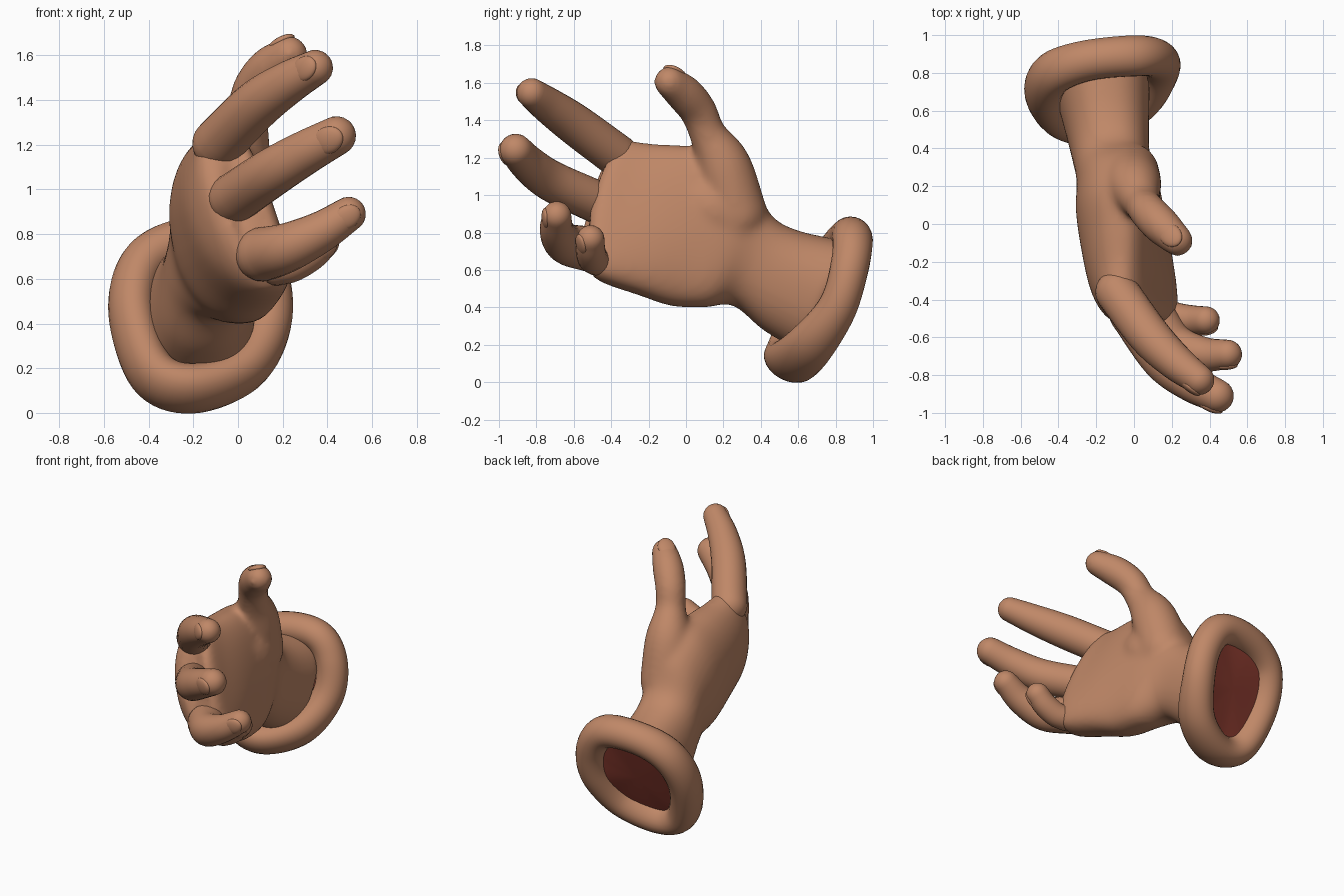
import bpy, bmesh, math
from mathutils import Vector, Matrix

cube = bpy.data.objects.get("Cube")
if cube:
    bpy.data.objects.remove(cube, do_unlink=True)


def material(name, rgb):
    m = bpy.data.materials.new(name)
    m.use_nodes = True
    m.diffuse_color = (*rgb, 1)
    m.node_tree.nodes["Principled BSDF"].inputs["Base Color"].default_value = (*rgb, 1)
    return m


skin = material("warm skin", (0.525, 0.245, 0.137))
red = material("dark red", (0.29, 0.05, 0.033))


def finish(bm, name, mat):
    bmesh.ops.recalc_face_normals(bm, faces=bm.faces)
    mesh = bpy.data.meshes.new(name)
    bm.to_mesh(mesh)
    bm.free()
    for p in mesh.polygons:
        p.use_smooth = True
    mesh.materials.append(mat)
    ob = bpy.data.objects.new(name, mesh)
    bpy.context.collection.objects.link(ob)
    return ob


def loft(bm, rings, closed=False):
    rows = [[bm.verts.new(p) for p in ring] for ring in rings]
    n = len(rows[0])
    following = rows[1:] + rows[:1] if closed else rows[1:]
    for a, b in zip(rows, following):
        for i in range(n):
            j = (i + 1) % n
            bm.faces.new((a[i], a[j], b[j], b[i]))
    if not closed:
        bm.faces.new(rows[0])
        bm.faces.new(rows[-1])


def spline(points, steps=6, closed=False):
    """Smooth interpolation through vectors of any size."""
    pts = [Vector(p) for p in points]
    if closed:
        pts = pts[-1:] + pts + pts[:2]
    else:
        pts = [2 * pts[0] - pts[1]] + pts + [2 * pts[-1] - pts[-2]]
    out = []
    for a, b, c, d in zip(pts, pts[1:], pts[2:], pts[3:]):
        for k in range(steps):
            t = k / steps
            out.append(b + (c - a) * (t / 2) + (2 * a - 5 * b + 4 * c - d) * (t * t / 2)
                       + (3 * b - a - 3 * c + d) * (t ** 3 / 2))
    return out if closed else out + [pts[-2]]


def tube(bm, points, sides=24):
    """Tapered tube with round ends; each point is x, y, z, radius."""
    path = [(Vector(p[:3]), p[3]) for p in spline(points)]
    start = (path[0][0] - path[1][0]).normalized()
    end = (path[-1][0] - path[-2][0]).normalized()
    arc = [math.radians(a) for a in (15, 30, 45, 60, 75, 86)]
    (c0, r0), (c1, r1) = path[0], path[-1]
    head = [(c0 + start * r0 * math.sin(a), r0 * math.cos(a)) for a in reversed(arc)]
    tail = [(c1 + end * r1 * math.sin(a), r1 * math.cos(a)) for a in arc]
    stations = head + path + tail
    u = Vector((0, 0, 1))
    rings = []
    for i, (c, r) in enumerate(stations):
        d = (stations[min(i + 1, len(stations) - 1)][0] - stations[max(i - 1, 0)][0]).normalized()
        u = (u - d * u.dot(d)).normalized()
        v = d.cross(u)
        turn = [2 * math.pi * k / sides for k in range(sides)]
        rings.append([c + u * r * math.cos(a) + v * r * math.sin(a) for a in turn])
    loft(bm, rings)


def signed_pow(v, e):
    return math.copysign(abs(v) ** e, v)


# Wrist and palm: top point, bottom point, half thickness, bend to the back, forward bulge
sections = [
    (-0.14, 0.87, 0.75, -0.19, 0.58, 0.18, 0.25, 0, 0),
    (-0.12, 0.6, 0.81, -0.16, 0.41, 0.28, 0.22, 0, 0),
    (-0.11, 0.45, 0.9, -0.09, 0.25, 0.41, 0.205, 0.02, 0),
    (-0.1, 0.35, 1.1, 0.02, 0.1, 0.4, 0.21, 0.05, 0),
    (-0.1, 0.2, 1.23, 0.06, -0.08, 0.41, 0.22, 0.06, 0),
    (-0.1, 0.0, 1.26, 0.12, -0.25, 0.47, 0.21, 0.065, 0.02),
    (-0.1, -0.2, 1.27, 0.165, -0.42, 0.53, 0.185, 0.06, 0.04),
    (-0.09, -0.35, 1.29, 0.165, -0.49, 0.57, 0.145, 0.03, 0.055),
    (-0.06, -0.4, 1.22, 0.14, -0.52, 0.63, 0.085, 0.01, 0.065),
]
bm = bmesh.new()
rings = []
for s in spline(sections, 5):
    top, bottom, thick, bend = Vector(s[:3]), Vector(s[3:6]), s[6], s[7]
    c, u = (top + bottom) / 2, (top - bottom) / 2
    back = Vector((0.1, -0.95, 0.25)).cross(u).normalized()
    if back.x > 0:
        back.negate()
    ring = []
    for k in range(40):
        a = 2 * math.pi * k / 40
        middle = math.sin(a) ** 2
        side = signed_pow(math.sin(a), 0.85) * thick + bend * middle
        bulge = Vector((0, -s[8] * middle, 0))
        ring.append(c + u * signed_pow(math.cos(a), 0.9) + back * side + bulge)
    rings.append(ring)
loft(bm, rings)

# Thumb and the mound at its base, blended into the palm
thumb = [(-0.03, 0.27, 0.9, 0.165), (0.0, 0.2, 1.16, 0.148), (0.04, 0.115, 1.33, 0.1),
         (0.075, 0.065, 1.45, 0.1), (0.145, -0.008, 1.54, 0.102), (0.23, -0.088, 1.605, 0.085)]
tube(bm, thumb)
tube(bm, [(-0.04, 0.0, 1.02, 0.14), (-0.03, 0.13, 0.93, 0.17), (-0.04, 0.25, 0.83, 0.16)])
hand = finish(bm, "palm_wrist_and_thumb", skin)
remesh = hand.modifiers.new("blend", "REMESH")
remesh.mode = "VOXEL"
remesh.voxel_size = 0.017
remesh.use_smooth_shade = True
smooth = hand.modifiers.new("soften", "SMOOTH")
smooth.factor = 0.5
smooth.iterations = 18

# Fingers
fingers = {
    "index_finger": [(-0.09, -0.36, 1.205, 0.115), (0.08, -0.59, 1.375, 0.111),
                     (0.22, -0.73, 1.475, 0.097), (0.345, -0.825, 1.545, 0.08)],
    "middle_finger": [(-0.02, -0.47, 0.96, 0.114), (0.15, -0.72, 1.075, 0.109),
                      (0.3, -0.84, 1.165, 0.099), (0.44, -0.91, 1.24, 0.088)],
    "ring_finger": [(0.11, -0.51, 0.71, 0.122), (0.22, -0.64, 0.74, 0.11),
                    (0.37, -0.69, 0.81, 0.092), (0.495, -0.69, 0.89, 0.077)],
    "little_finger": [(0.17, -0.48, 0.65, 0.08), (0.24, -0.5, 0.665, 0.08),
                      (0.32, -0.51, 0.71, 0.078), (0.38, -0.51, 0.765, 0.074)],
}
for name, points in fingers.items():
    bm = bmesh.new()
    tube(bm, points)
    finish(bm, name, skin)

# Nails: shallow ovals set into the fingertips
facing = {"index_finger": (0, -1, 0.3), "middle_finger": (0, -1, 0),
          "ring_finger": (0.25, -1, 0), "little_finger": (0.5, -0.9, -0.2),
          "thumb": (-0.2, 0.1, 1)}
for name, n in facing.items():
    points = fingers.get(name, thumb)
    tip, r = Vector(points[-1][:3]), points[-1][3]
    along = (tip - Vector(points[-2][:3])).normalized()
    n = Vector(n)
    n = (n - along * n.dot(along)).normalized()
    place = Matrix((along, n.cross(along), n)).transposed().to_4x4()
    place.translation = tip + n * r * 0.77 - along * r * 0.2
    bm = bmesh.new()
    bmesh.ops.create_uvsphere(bm, u_segments=24, v_segments=12, radius=r)
    bmesh.ops.transform(bm, verts=bm.verts,
                        matrix=place @ Matrix.Diagonal((0.88, 0.68, 0.3, 1)))
    finish(bm, name + "_nail", skin)

# Rolled cuff: closed loop of x, y, z and half depth along the wrist
outline = [(-0.2, 0.56, 0.11, 0.145), (-0.385, 0.575, 0.18, 0.14), (-0.475, 0.69, 0.45, 0.13),
           (-0.425, 0.8, 0.665, 0.12), (-0.25, 0.865, 0.765, 0.11), (0.0, 0.89, 0.765, 0.11),
           (0.12, 0.875, 0.62, 0.105), (0.135, 0.81, 0.4, 0.105), (0.03, 0.665, 0.2, 0.13)]
axis = Vector((-0.2, 0.88, -0.45)).normalized()
loop = spline(outline, 8, closed=True)
rings = []
for i, p in enumerate(loop):
    tangent = Vector(loop[(i + 1) % len(loop)][:3]) - Vector(loop[i - 1][:3])
    outward = tangent.cross(axis).normalized()
    turn = [2 * math.pi * k / 24 for k in range(24)]
    rings.append([Vector(p[:3]) + outward * 0.104 * math.cos(a) + axis * p[3] * math.sin(a)
                  for a in turn])
bm = bmesh.new()
loft(bm, rings, closed=True)
finish(bm, "rolled_cuff", skin)

# Dark disc closing the wrist inside the cuff
bm = bmesh.new()
rim_points = [Vector(p[:3]) for p in loop]
centre = sum(rim_points, Vector()) / len(loop)
rim = [bm.verts.new(centre + (p - centre) * 0.84 + axis * 0.045) for p in rim_points]
hub = bm.verts.new(centre + axis * 0.05)
for i, v in enumerate(rim):
    bm.faces.new((v, rim[(i + 1) % len(rim)], hub))
disc = finish(bm, "wrist_end_disc", red)
if disc.data.polygons[0].normal.y < 0:
    disc.data.flip_normals()
